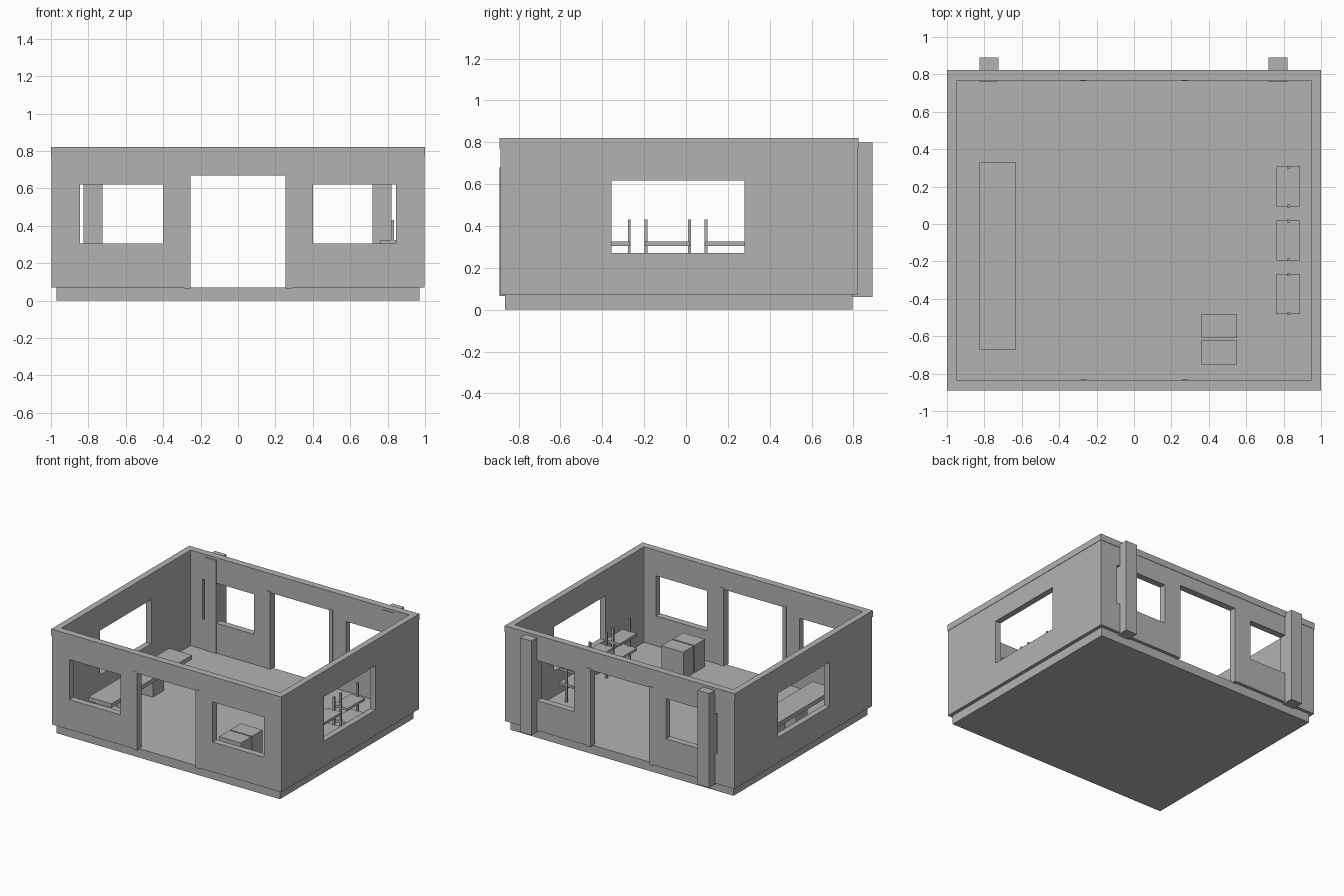
import bpy, bmesh
from mathutils import Vector

if "Cube" in bpy.data.objects:
    bpy.data.objects.remove(bpy.data.objects["Cube"], do_unlink=True)

grey = bpy.data.materials.new("plain grey")
grey.use_nodes = True
colour = (0.45, 0.45, 0.45, 1)
grey.diffuse_color = colour
grey.node_tree.nodes["Principled BSDF"].inputs["Base Color"].default_value = colour


def finish(name, bm):
    bmesh.ops.recalc_face_normals(bm, faces=bm.faces)
    mesh = bpy.data.meshes.new(name)
    bm.to_mesh(mesh)
    bm.free()
    mesh.materials.append(grey)
    ob = bpy.data.objects.new(name, mesh)
    bpy.context.scene.collection.objects.link(ob)
    return ob


def box(name, xs, ys, zs):
    bm = bmesh.new()
    bmesh.ops.create_cube(bm, size=1)
    for v in bm.verts:
        v.co = [(r[0] + r[1]) / 2 + c * (r[1] - r[0]) for r, c in zip((xs, ys, zs), v.co)]
    return finish(name, bm)


def wall(name, span, heights, holes, place, depth):
    """Flat wall with rectangular openings, thickened along depth."""
    us = sorted({*span, *(h[i] for h in holes for i in (0, 1))})
    zs = sorted({*heights, *(h[i] for h in holes for i in (2, 3))})
    bm = bmesh.new()
    for u0, u1 in zip(us, us[1:]):
        for z0, z1 in zip(zs, zs[1:]):
            u, z = (u0 + u1) / 2, (z0 + z1) / 2
            if any(h[0] < u < h[1] and h[2] < z < h[3] for h in holes):
                continue
            corners = ((u0, z0), (u1, z0), (u1, z1), (u0, z1))
            bm.faces.new([bm.verts.new(place(*c)) for c in corners])
    bmesh.ops.remove_doubles(bm, verts=bm.verts, dist=0.0001)
    grown = bmesh.ops.extrude_face_region(bm, geom=bm.faces[:])["geom"]
    moved = [g for g in grown if isinstance(g, bmesh.types.BMVert)]
    bmesh.ops.translate(bm, verts=moved, vec=Vector(depth))
    return finish(name, bm)


FLOOR, BAND, TOP = 0.07, 0.77, 0.82
FRONT, BACK, THICK = -0.887, 0.82, 0.052

# Foundation and floor
box("foundation", (-0.97, 0.97), (-0.865, 0.795), (0, FLOOR))

# Front and back walls: a doorway between two windows
openings = [(-0.27, 0.27, FLOOR, 0.67), (-0.845, -0.4, 0.305, 0.62), (0.4, 0.845, 0.305, 0.62)]
for name, y, d in (("front", FRONT, THICK), ("back", BACK, -THICK)):
    wall(name + "_wall", (-0.997, 0.997), (FLOOR, BAND), openings,
         lambda u, z: (u, y, z), (0, d, 0))
    # Door posts stand slightly proud of the wall
    for side, s in (("left", 1), ("right", -1)):
        y0, y1 = sorted((y, y + d))
        box(f"{name}_door_post_{side}", sorted((s * 0.255, s * 0.288)),
            (y0 - 0.004, y1 + 0.004), (0.065, 0.68))

# Side walls with one wide window each
for name, s in (("left", 1), ("right", -1)):
    wall(name + "_wall", (FRONT + THICK, BACK - THICK), (FLOOR, BAND),
         [(-0.355, 0.28, 0.27, 0.617)],
         lambda u, z: (s * 0.997, u, z), (-s * 0.047, 0, 0))

# Top band running round the walls
for name, y0, y1 in (("front", -0.89, -0.835), ("back", 0.768, 0.823)):
    box(name + "_top_band", (-1, 1), (y0, y1), (BAND, TOP))
for name, s in (("left", 1), ("right", -1)):
    box(name + "_top_band", sorted((s * 0.95, s)), (-0.835, 0.768), (BAND, TOP))

# Back pillars
for name, x in (("left", 0.77), ("right", -0.775)):
    box(name + "_back_pillar", (x - 0.05, x + 0.05), (0.763, 0.89), (0.06, 0.80))

# Long counter on two blocks
box("counter_top", (-0.83, -0.63), (-0.67, 0.33), (0.215, 0.248))
for name, y in (("front", -0.31), ("back", -0.03)):
    box(f"counter_block_{name}", (-0.79, -0.67), (y - 0.07, y + 0.07), (FLOOR, 0.215))

# Pair of storage boxes
for i, y in enumerate((-0.685, -0.545)):
    box(f"storage_box_{i + 1}", (0.36, 0.55), (y - 0.065, y + 0.065), (FLOOR, 0.285))

# Three shelf units with a post at each end
for i, y in enumerate((-0.375, -0.088, 0.2)):
    for j, z in enumerate((0.19, 0.305)):
        box(f"shelf_{i + 1}_board_{j + 1}", (0.763, 0.888), (y - 0.107, y + 0.107), (z, z + 0.02))
    for name, s in (("front", -1), ("back", 1)):
        p = y + s * 0.104
        box(f"shelf_{i + 1}_{name}_post", (0.817, 0.833), (p - 0.007, p + 0.007), (FLOOR, 0.43))
